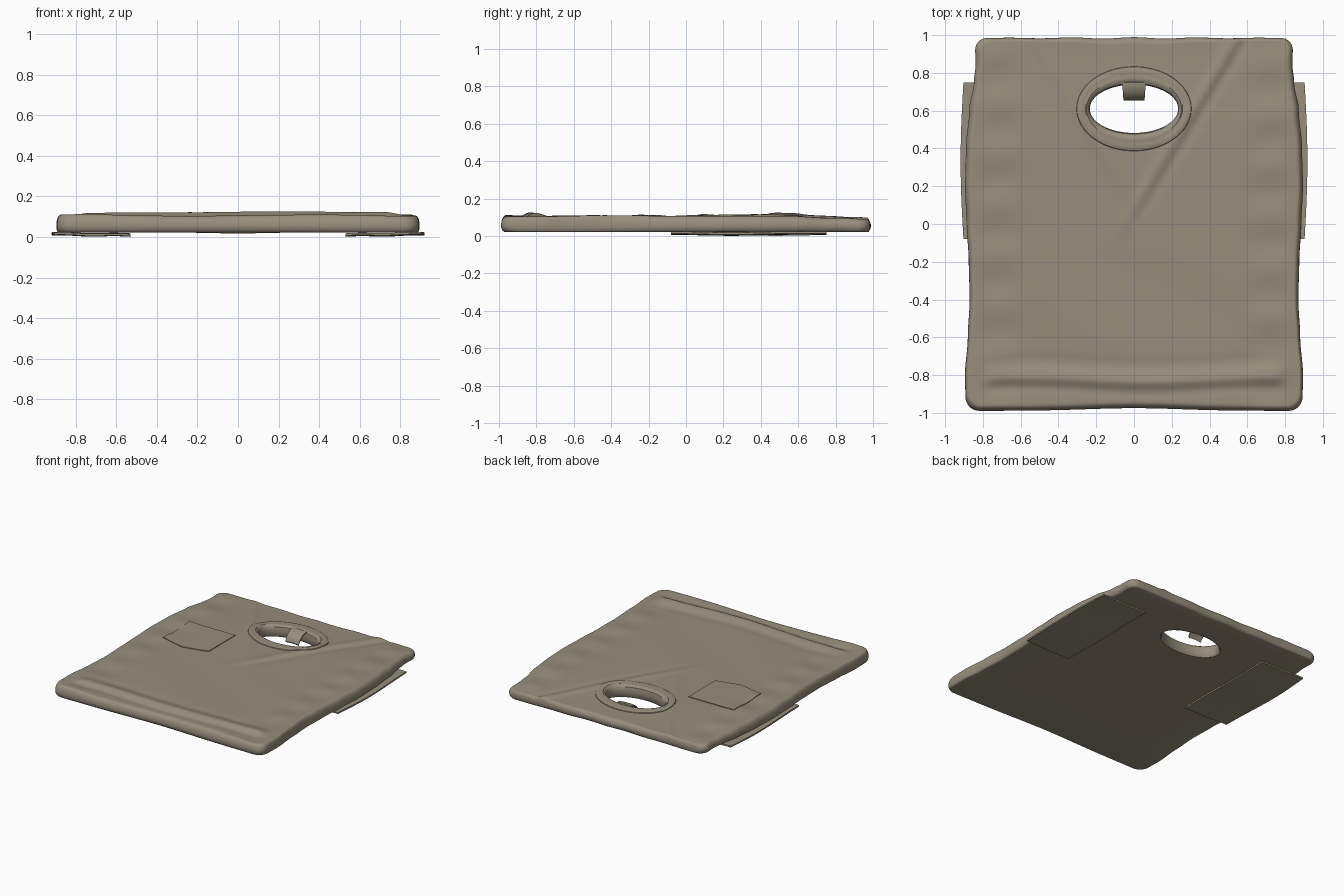
import bpy, math
from math import sin, cos, pi, exp, sqrt, hypot

if "Cube" in bpy.data.objects:
    bpy.data.objects.remove(bpy.data.objects["Cube"])


def material(name, col):
    m = bpy.data.materials.new(name)
    m.diffuse_color = (*col, 1)
    m.use_nodes = True
    m.node_tree.nodes["Principled BSDF"].inputs["Base Color"].default_value = m.diffuse_color
    return m


CLOTH = material("khaki cloth", (0.31, 0.27, 0.202))
HX, HY = 0.0, 0.61                      # neck opening centre


def make(name, verts, faces, mat, angle=40):
    me = bpy.data.meshes.new(name)
    me.from_pydata(verts, [], faces)
    me.materials.append(mat)
    ob = bpy.data.objects.new(name, me)
    bpy.context.collection.objects.link(ob)
    bpy.ops.object.select_all(action='DESELECT')
    ob.select_set(True)
    bpy.context.view_layer.objects.active = ob
    bpy.ops.object.mode_set(mode='EDIT')
    bpy.ops.mesh.select_all(action='SELECT')
    bpy.ops.mesh.normals_make_consistent(inside=False)
    bpy.ops.object.mode_set(mode='OBJECT')
    bpy.ops.object.shade_smooth_by_angle(angle=math.radians(angle))
    return ob


def loft(name, rings, mat, closed):
    """Joins equally sized closed loops; closed also joins last to first."""
    n, k = len(rings[0]), len(rings)
    faces = []
    for i in range(k if closed else k - 1):
        a, b = i * n, ((i + 1) % k) * n
        for j in range(n):
            j2 = (j + 1) % n
            faces.append((a + j, a + j2, b + j2, b + j))
    return make(name, [p for r in rings for p in r], faces, mat)


def sheet(name, f, nu, nv, mat, angle=40):
    """Closed thin slab; f(u, v) gives its upper and lower point."""
    pts = [f(i / nu, j / nv) for i in range(nu + 1) for j in range(nv + 1)]
    c = len(pts)
    verts = [p[0] for p in pts] + [p[1] for p in pts]
    idx = lambda i, j: i * (nv + 1) + j
    faces = []
    for i in range(nu):
        for j in range(nv):
            q = (idx(i, j), idx(i + 1, j), idx(i + 1, j + 1), idx(i, j + 1))
            faces += [q, tuple(c + k for k in reversed(q))]
    border = [idx(i, 0) for i in range(nu)] + [idx(nu, j) for j in range(nv)]
    border += [idx(i, nv) for i in range(nu, 0, -1)] + [idx(0, j) for j in range(nv, 0, -1)]
    for a, b in zip(border, border[1:] + border[:1]):
        faces.append((b, a, c + a, c + b))
    return make(name, verts, faces, mat, angle)


def smooth(a, b, x):
    t = min(1, max(0, (x - a) / (b - a)))
    return t * t * (3 - 2 * t)


def crease(x, y, x0, y0, x1, y1, width):
    """Ridge along a line, fading out at its far end."""
    dx, dy = x1 - x0, y1 - y0
    ln = hypot(dx, dy)
    s = ((x - x0) * dx + (y - y0) * dy) / ln
    d = ((x - x0) * dy - (y - y0) * dx) / ln
    return exp(-(d / width) ** 2) * (1 - smooth(0.55 * ln, ln, s))


def height(x, y):
    z = 0.107 - 0.016 * smooth(0.45, 1.0, y)
    # creases running from the shoulders to the chest
    z += 0.009 * crease(x, y, 0.55, 1.0, -0.16, -0.18, 0.035)
    z -= 0.005 * crease(x - 0.06, y, 0.55, 1.0, -0.16, -0.18, 0.03)
    z += 0.006 * crease(x, y, -0.55, 1.0, 0.1, -0.05, 0.035)
    # ripples along both sides
    z += 0.005 * exp(-((abs(x) - 0.72) / 0.1) ** 2) * sin(y * 2 * pi / 0.27 + x)
    # soft belly folds
    z += 0.003 * sin(5 * x + 7 * y) * smooth(0.0, -0.4, y)
    # hem roll, steep toward the lower edge
    d = y + 0.825 + 0.012 * sin(x * 5 + 1.2)
    fade = 1 - smooth(0.72, 0.84, abs(x))
    z += 0.016 * fade * exp(-(d / (0.05 if d > 0 else 0.03)) ** 2)
    z -= 0.004 * fade * exp(-((d + 0.06) / 0.025) ** 2)
    z -= 0.004 * fade * exp(-((d - 0.09) / 0.035) ** 2)
    return z


# ---- body outline: rounded rectangle with wavy edges
WID = [(-1, .89), (-.8, .895), (-.6, .88), (-.4, .87), (-.2, .875), (0, .886), (.2, .895),
       (.4, .89), (.6, .873), (.75, .848), (.85, .838), (1, .845)]


def half_width(y):
    for (a, wa), (b, wb) in zip(WID, WID[1:]):
        if y <= b:
            return wa + (wb - wa) * smooth(a, b, y)
    return WID[-1][1]


base = []
R = 0.07
for cx, cy, a0, n, dx, dy in ((1, 1, 0, 80, -1, 0), (-1, 1, 90, 100, 0, -1),
                              (-1, -1, 180, 80, 1, 0), (1, -1, 270, 100, 0, 1)):
    ox, oy = cx * (0.88 - R), cy * (0.985 - R)
    for i in range(10):
        a = math.radians(a0 + 9 * i)
        base.append((ox + R * cos(a), oy + R * sin(a)))
    a = math.radians(a0 + 90)
    px, py = ox + R * cos(a), oy + R * sin(a)
    ln = 2 * (0.88 - R) if dx else 2 * (0.985 - R)
    base += [(px + dx * ln * i / n, py + dy * ln * i / n) for i in range(n)]
outline = []
for x, y in base:
    x2 = x / 0.88 * half_width(y)
    y2 = y + (0.004 * cos(x * 18) * (1 - abs(x)) if y > 0 else 0.014 * exp(-(x / 0.35) ** 2) - 0.004) * smooth(0.8, 0.98, abs(y))
    outline.append((x2, y2))

# ---- body: rings from the neck opening to the edge, round the rim and back beneath
HRX, HRY = 0.245, 0.14
rays = []
for x, y in outline:
    a = math.atan2(y - HY, x - HX)
    k = 1 / sqrt((cos(a) / HRX) ** 2 + (sin(a) / HRY) ** 2)
    hx, hy = HX + k * cos(a), HY + k * sin(a)
    rays.append((hx, hy, x - hx, y - hy, hypot(x - hx, y - hy)))


def ring(t, inset, zf):
    out = []
    for hx, hy, dx, dy, ln in rays:
        s = t * (1 - inset / ln)
        x, y = hx + dx * s, hy + dy * s
        out.append((x, y, zf(x, y)))
    return out


MID, BOT, RT, RB = 0.055, 0.021, 0.035, 0.025
rings = [ring(i / 110, RT, height) for i in range(111)]
for i in range(1, 8):
    a = i / 7 * pi / 2
    rings.append(ring(1, RT * (1 - sin(a)), lambda x, y: MID + (height(x, y) - MID) * cos(a)))
for i in range(1, 6):
    a = i / 5 * pi / 2
    rings.append(ring(1, RB * (1 - cos(a)), lambda x, y: MID - (MID - BOT) * sin(a)))
rings += [ring(t, RB, lambda x, y: BOT) for t in (0.75, 0.5, 0.25, 0)]
loft("shirt_body", rings, CLOTH, True)

# ---- collar band around the neck opening: (rx, ry, height above cloth)
band = [(.262, .16, -.03), (.243, .137, -.08), (.236, .13, -.07), (.234, .128, -.03),
        (.238, .134, -.004), (.246, .15, .006), (.252, .168, .010), (.257, .177, .007),
        (.275, .192, .010), (.292, .21, .009), (.302, .221, .005), (.306, .226, -.006)]
rings = []
for rx, ry, dz in band:
    loop = []
    for i in range(96):
        a = 2 * pi * i / 96
        x, y = HX + rx * cos(a), HY + ry * sin(a)
        loop.append((x, y, height(x, y) + dz))
    rings.append(loop)
loft("collar_band", rings, CLOTH, True)


# ---- chest pocket with pointed lower edge
def pocket(u, v):
    x = -0.69 + 0.385 * u
    low = 0.035 + 0.045 * abs(2 * u - 1)
    y = low + (0.403 - low) * v
    h = height(x, y)
    return (x, y, h + 0.005), (x, y, h - 0.004)


sheet("chest_pocket", pocket, 24, 24, CLOTH)


# ---- neck label hanging inside the opening
def label(u, v):
    a = v * 1.25
    w = 0.062 - 0.007 * v
    y = 0.748 - 0.095 * sin(a) / sin(1.25)
    z = 0.04 + 0.068 * (cos(a) - cos(1.25)) / (1 - cos(1.25))
    x = (2 * u - 1) * w
    z -= 0.004 * (2 * u - 1) ** 2
    return (x, y, z), (x, y + 0.004, z - 0.008)


sheet("neck_label", label, 8, 10, CLOTH)


# ---- sleeves folded flat beneath the body
def sleeve(side):
    def f(u, v):
        y = -0.08 + 0.83 * v
        edge = 0.903 + 0.015 * sin(pi * v)
        x = 0.53 + (edge - 0.53) * u
        z = 0.004 + 0.006 * u + 0.003 * sin(7 * v + 1 + side) + 0.002 * sin(9 * u)
        z = max(z, 0.0)
        return (side * x, y, z + 0.011), (side * x, y, z)
    return f


for side, nm in ((-1, "left_sleeve"), (1, "right_sleeve")):
    sheet(nm, sleeve(side), 16, 32, CLOTH)
